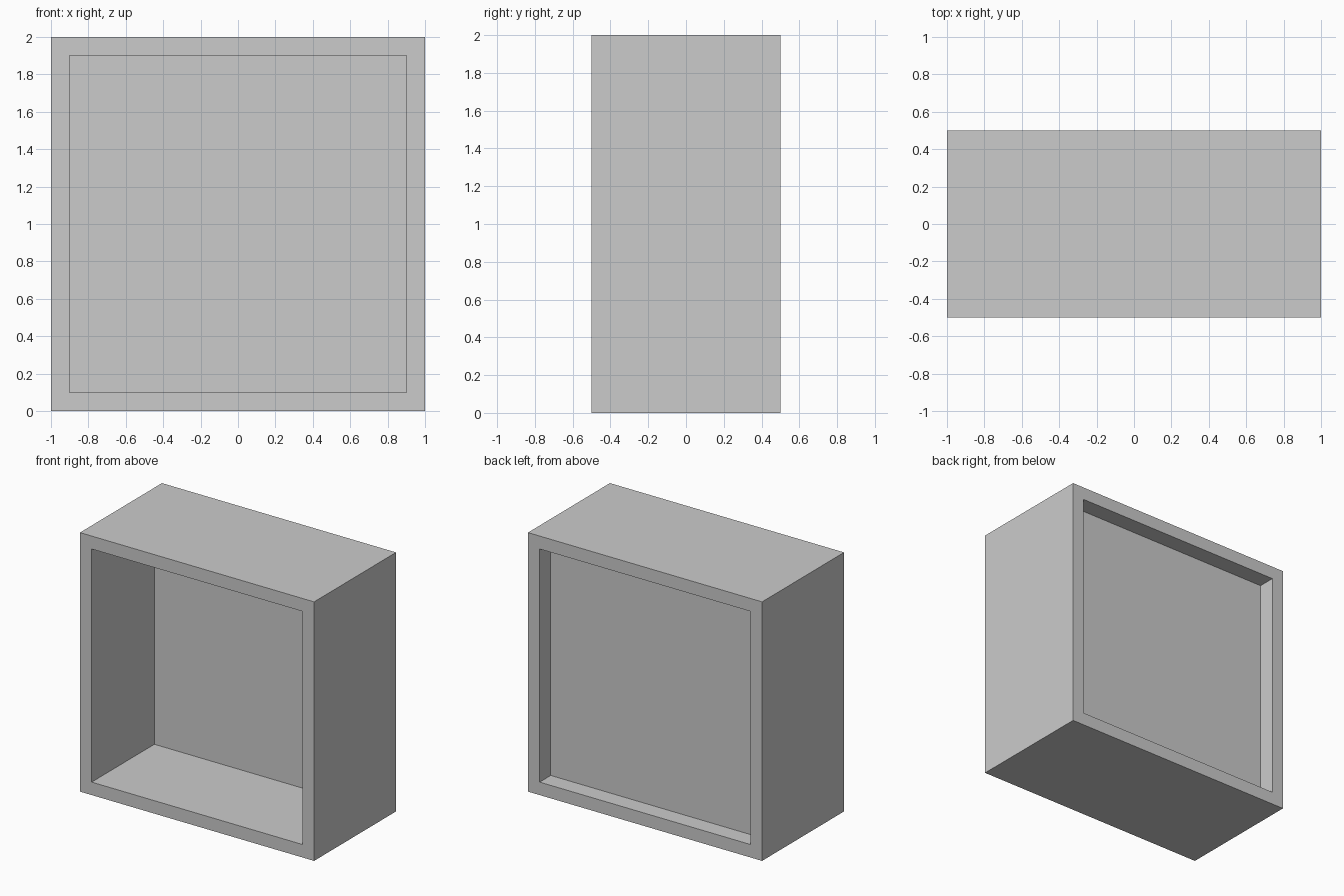
import bpy
import bmesh

if "Cube" in bpy.data.objects:
    bpy.data.objects.remove(bpy.data.objects["Cube"])

W, D, H, T = 1.0, 0.5, 2.0, 0.1        # half width, half depth, height, wall
PANEL_FRONT, PANEL_BACK = 0.265, 0.365  # recessed back panel


def rect(bm, half, z0, z1, y):
    corners = [(-half, z0), (half, z0), (half, z1), (-half, z1)]
    return [bm.verts.new((x, y, z)) for x, z in corners]


# Open box with a deep front recess, shallow rear recess and a panel between
bm = bmesh.new()
loops = [
    rect(bm, W - T, T, H - T, PANEL_FRONT),
    rect(bm, W - T, T, H - T, -D),
    rect(bm, W, 0, H, -D),
    rect(bm, W, 0, H, D),
    rect(bm, W - T, T, H - T, D),
    rect(bm, W - T, T, H - T, PANEL_BACK),
]
for a, b in zip(loops, loops[1:]):
    for i in range(4):
        j = (i + 1) % 4
        bm.faces.new((a[i], a[j], b[j], b[i]))
bm.faces.new(loops[0])
bm.faces.new(loops[-1])
bmesh.ops.recalc_face_normals(bm, faces=bm.faces)

mesh = bpy.data.meshes.new("open_box")
bm.to_mesh(mesh)
bm.free()
bpy.context.collection.objects.link(bpy.data.objects.new("open_box", mesh))
